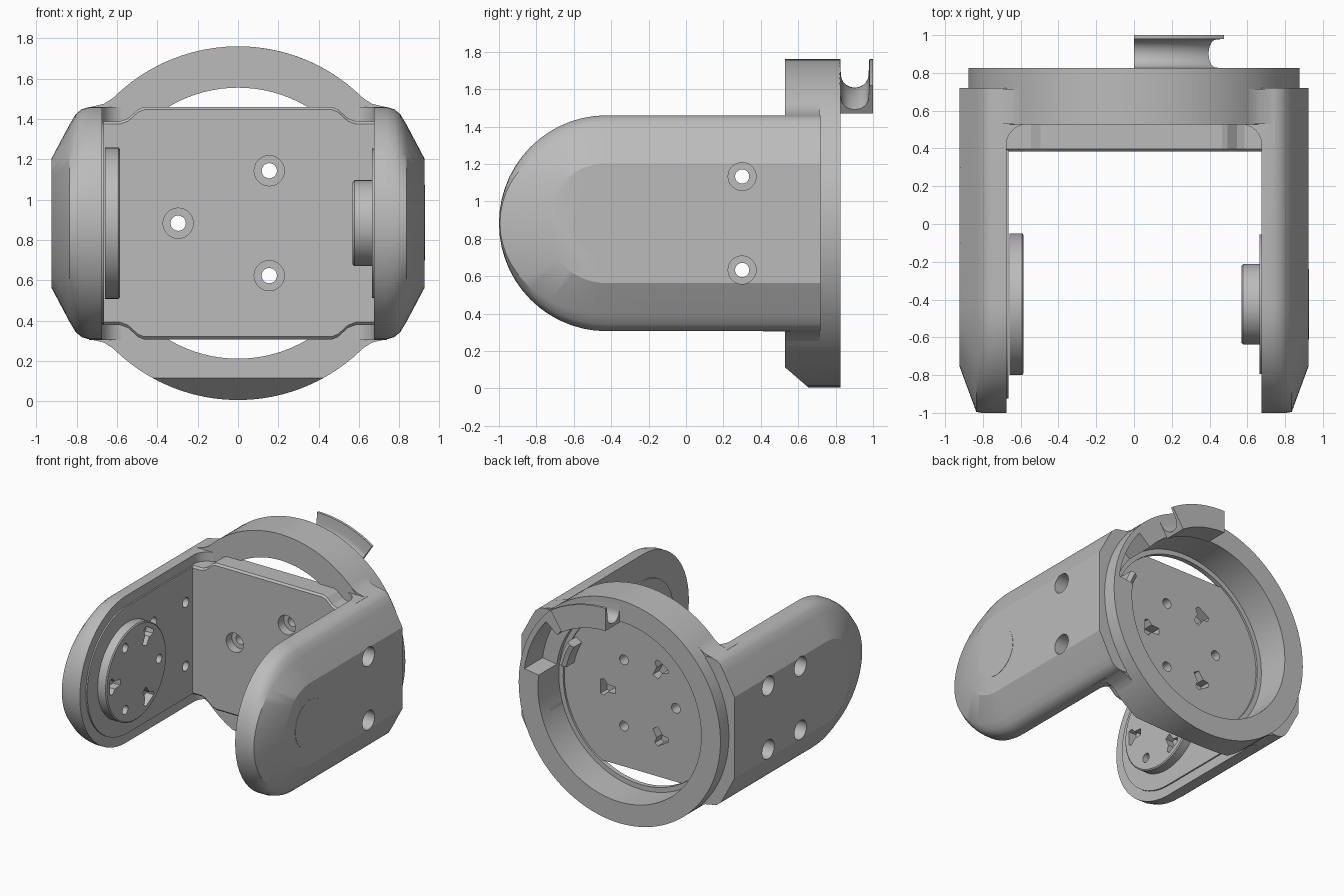
import bpy, bmesh, math
from mathutils import Vector

if "Cube" in bpy.data.objects:
    bpy.data.objects.remove(bpy.data.objects["Cube"])

CZ = 0.883           # height of the common axis
HY = -0.425          # y of the pivot axis
grey = bpy.data.materials.new("plain grey")
grey.diffuse_color = (0.5, 0.5, 0.5, 1)
grey.use_nodes = True
grey.node_tree.nodes["Principled BSDF"].inputs["Base Color"].default_value = grey.diffuse_color


def finish(name, bm):
    bmesh.ops.recalc_face_normals(bm, faces=bm.faces[:])
    me = bpy.data.meshes.new(name)
    bm.to_mesh(me)
    bm.free()
    ob = bpy.data.objects.new(name, me)
    bpy.context.collection.objects.link(ob)
    me.materials.append(grey)
    return ob


def place(axis, u, v, w):
    return {"x": (w, u, v), "y": (u, w, v), "z": (u, v, w)}[axis]


def loft(name, loops, closed=False):
    """Skin matching loops; cap the ends unless the loft closes on itself."""
    bm = bmesh.new()
    rows = [[bm.verts.new(p) for p in loop] for loop in loops]
    n = len(rows[0])
    for i in range(len(rows) if closed else len(rows) - 1):
        a, b = rows[i], rows[(i + 1) % len(rows)]
        for j in range(n):
            k = (j + 1) % n
            bm.faces.new((a[j], a[k], b[k], b[j]))
    if not closed:
        bm.faces.new(rows[0])
        bm.faces.new(rows[-1])
    return finish(name, bm)


def prism(name, pts, axis, a, b):
    return loft(name, [[place(axis, u, v, w) for u, v in pts] for w in (a, b)])


def circle(u, v, r, n=40):
    return [(u + r * math.cos(2 * math.pi * i / n), v + r * math.sin(2 * math.pi * i / n)) for i in range(n)]


def cyl(name, u, v, r, axis, a, b, n=40):
    return prism(name, circle(u, v, r, n), axis, a, b)


def revolve(name, profile, a0=0.0, a1=360.0, n=96):
    """Turn an (r, y) profile around the ring axis."""
    full = a1 - a0 >= 360
    loops = []
    for i in range(n if full else n + 1):
        t = math.radians(a0 + (a1 - a0) * i / n)
        loops.append([(r * math.cos(t), y, CZ + r * math.sin(t)) for r, y in profile])
    return loft(name, loops, full)


def cut(ob, *cutters):
    for c in cutters:
        m = ob.modifiers.new("cut", "BOOLEAN")
        m.operation = "DIFFERENCE"
        m.solver = "EXACT"
        m.object = c
        bpy.context.view_layer.objects.active = ob
        bpy.ops.object.modifier_apply(modifier=m.name)
        bpy.data.objects.remove(c)


def smooth(ob, angle=25):
    bpy.ops.object.select_all(action="DESELECT")
    ob.select_set(True)
    bpy.context.view_layer.objects.active = ob
    bpy.ops.object.shade_smooth_by_angle(angle=math.radians(angle))


def screw_hole(ob, u, v, axis, face, through, depth):
    """Through hole with a wider counterbore sunk from the face."""
    s = 1 if through > face else -1
    cut(ob, cyl("c", u, v, 0.038, axis, face - s * 0.05, through, 20),
        cyl("c", u, v, 0.075, axis, face - s * 0.05, face + s * depth, 28))


def key_pocket(ob, u, v, cu, cv, axis, face, bottom):
    """Blind keyhole-like pocket pointing away from the centre (cu, cv)."""
    d = Vector((u - cu, v - cv)).normalized()
    p = Vector((-d.y, d.x))
    shape = [(-.07, -.025), (-.07, .025), (0, .03), (.03, .065), (.06, .055), (.06, -.055), (.03, -.065), (0, -.03)]
    pts = [(u + d.x * a + p.x * b, v + d.y * a + p.y * b) for a, b in shape]
    over = face + (0.03 if face > bottom else -0.03)
    cut(ob, prism("c", pts, axis, over, bottom))


def arm_outline(half, front, back=0.72, n=28):
    pts = [(back, CZ - half)]
    for i in range(n + 1):
        t = -math.pi / 2 - math.pi * i / n
        pts.append((HY + front * math.cos(t), CZ + half * math.sin(t)))
    return pts + [(back, CZ + half)]


def bore():
    return cyl("c", 0, CZ, 0.71, "y", 0.565, 1.2, 96)


def latch_slot():
    return revolve("c", [(0.5, 0.6), (0.835, 0.6), (0.835, 0.95), (0.5, 0.95)], 8, 40, 16)


# Side arms: rounded plates tapering outwards
SECTION = [(0.675, 0.577, 0.575), (0.735, 0.577, 0.575), (0.775, 0.565, 0.575), (0.805, 0.54, 0.575),
           (0.835, 0.49, 0.57), (0.925, 0.32, 0.325)]
arms = {}
for side, label in ((-1, "left"), (1, "right")):
    arm = loft(label + "_arm", [[(side * x, y, z) for y, z in arm_outline(h, f)] for x, h, f in SECTION])
    arms[side] = arm
    cut(arm, bore())
    if side == 1:
        cut(arm, latch_slot())
    for y in ((0.3,) if side == 1 else (0.3, -0.1)):
        for dz in (-0.25, 0.25):
            screw_hole(arm, y, CZ + dz, "x", side * 0.925, side * 0.6, 0.1)
    smooth(arm)

# Raised panel on the inside of the left arm
panel = prism("left_inner_panel", arm_outline(0.5, 0.5, 0.4), "x", -0.68, -0.664)
for y in (0.3, -0.1):
    for dz in (-0.25, 0.25):
        cut(panel, cyl("c", y, CZ + dz, 0.038, "x", -0.75, -0.6, 20))
smooth(panel)

# Left pivot disc with holes and key pockets
profile = [(-0.66, 0.375), (-0.592, 0.375), (-0.585, 0.366)]
disc = loft("left_pivot_disc", [[(x, u, v) for u, v in circle(HY, CZ, r, 64)] for x, r in profile])
for i in range(3):
    t = math.radians(120 * i)
    cut(disc, cyl("c", HY + 0.28 * math.cos(t), CZ + 0.28 * math.sin(t), 0.035, "x", -0.65, -0.5, 20))
    t += math.pi
    key_pocket(disc, HY + 0.27 * math.cos(t), CZ + 0.27 * math.sin(t), HY, CZ, "x", -0.585, -0.65)
smooth(disc)

# Right pivot boss, its thin washer, and the round cover on the outside
boss = loft("right_pivot_boss", [[(x, u, v) for u, v in circle(HY, CZ, r, 48)]
                                 for x, r in ((0.68, 0.213), (0.578, 0.213), (0.568, 0.203))])
smooth(boss)
smooth(cyl("right_washer", HY, CZ, 0.37, "x", 0.68, 0.664, 64))
smooth(cyl("right_cover", HY, CZ + 0.002, 0.187, "x", 0.92, 0.927, 48))

# Cross plate with stepped corners and a small edge chamfer
def plate_outline(d):
    half = [(0.68, 0.505 - d), (0.585, 0.505 - d), (0.545, 0.52 - d), (0.495, 0.565 - d), (0.465, 0.577 - d)]
    top = half + [(-x, z) for x, z in reversed(half)]
    return [(x, CZ + z) for x, z in top] + [(x, CZ - z) for x, z in reversed(top)]


plate = loft("cross_plate", [[(x, y, z) for x, z in plate_outline(d)]
                             for y, d in ((0.383, 0.014), (0.397, 0), (0.55, 0))])
for x, dz in ((-0.297, 0), (0.155, 0.26), (0.155, -0.26)):
    screw_hole(plate, x, CZ + dz, "y", 0.383, 0.7, 0.07)
    key_pocket(plate, -x, CZ + dz, 0, CZ, "y", 0.55, 0.47)

# Mounting ring with an inner lip, a latch slot and a sloped lower front
ring = revolve("mounting_ring", [(0.877, 0.528), (0.877, 0.825), (0.71, 0.825), (0.71, 0.565),
                                 (0.672, 0.565), (0.672, 0.528)])
cut(ring, latch_slot(),
    prism("c", [(0.4, 0.225), (0.66, 0.0), (0.66, -0.2), (0.4, -0.2)], "x", -1, 1))
smooth(ring)

# Latch block beside the slot
t = math.radians(22)
block = [(0.60, 0.545), (0.66, 0.545), (0.66, 0.65), (0.63, 0.665), (0.60, 0.65)]
smooth(revolve("latch_block", block, 12, 30, 8))

# Hook lug behind the ring: a sector with a round groove under its lip
groove = [(0.877, 0.822), (0.80, 0.828)]
for i in range(11):
    a = math.pi * i / 10
    groove.append((0.795 - 0.07 * math.sin(a), 0.902 - 0.074 * math.cos(a)))
lug = [(0.70, 0.822)] + groove + [(0.877, 0.98), (0.877, 1.0), (0.70, 1.0)]
smooth(revolve("hook_lug", lug, 57, 90, 20))

# Concave fillets between the arms and the ring front
for side, label in ((-1, "left"), (1, "right")):
    arc = [(0.56 + 0.118 * math.sin(i * math.pi / 16), 0.412 + 0.118 * math.cos(i * math.pi / 16))
           for i in range(9)]
    pts = [(side * x, y) for x, y in arc + [(0.74, 0.412), (0.74, 0.56), (0.56, 0.56)]]
    for z0, z1, end in ((0.305, 0.42, "lower"), (1.35, 1.46, "upper")):
        smooth(prism(f"{label}_{end}_fillet", pts, "z", z0, z1))
    # Blend where the ring runs into the top and bottom of the arm
    for s, end in ((1, "upper"), (-1, "lower")):
        web = [(0.56, 0.55), (0.58, 0.655), (0.625, 0.617), (0.665, 0.592), (0.74, 0.574), (0.74, 0.55)]
        smooth(prism(f"{label}_{end}_web", [(side * x, CZ + s * z) for x, z in web], "y", 0.53, 0.715))
